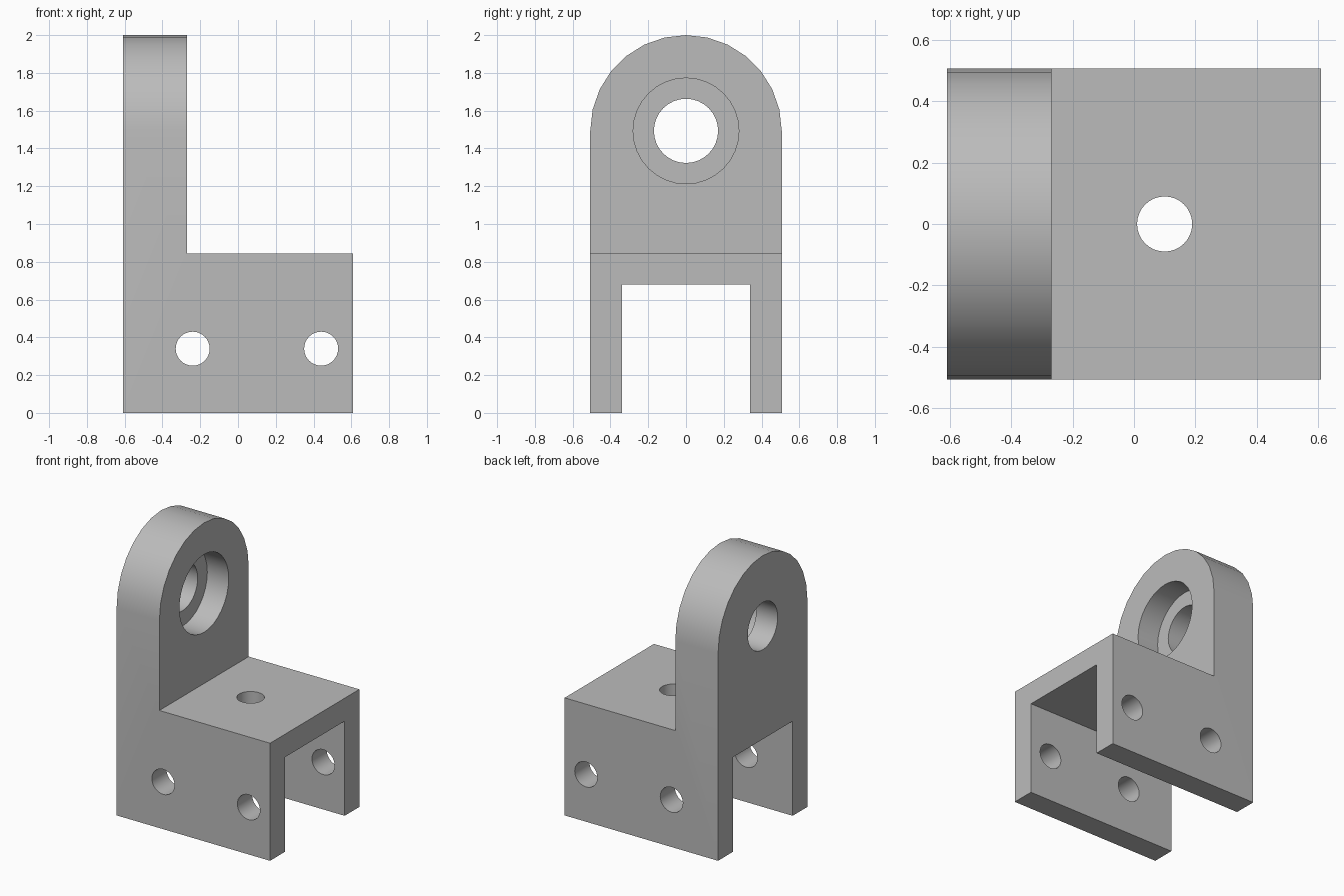
import bpy
import bmesh
from math import sin, cos, pi
from mathutils import Vector, Matrix

default_cube = bpy.data.objects.get("Cube")
if default_cube:
    bpy.data.objects.remove(default_cube)

# Main dimensions
HALF_X, HALF_Y = 0.61, 0.507
LUG_X = -0.27            # inner face of the upright lug
DECK_Z = 0.845           # top of the saddle
SLOT_Y, SLOT_Z = 0.34, 0.68
EYE_Z = 2 - HALF_Y       # centre of the lug eye
COUNTERBORE_X = -0.44    # floor of the counterbore
ARCH_STEPS = 14

metal = bpy.data.materials.new("plain grey")
metal.use_nodes = True
grey = (0.5, 0.5, 0.5, 1)
metal.diffuse_color = grey
metal.node_tree.nodes["Principled BSDF"].inputs["Base Color"].default_value = grey


def make_object(name, bm):
    bmesh.ops.recalc_face_normals(bm, faces=bm.faces)
    mesh = bpy.data.meshes.new(name)
    bm.to_mesh(mesh)
    bm.free()
    mesh.materials.append(metal)
    obj = bpy.data.objects.new(name, mesh)
    bpy.context.collection.objects.link(obj)
    return obj


def prism(name, points, sweep):
    """Extrude a closed outline along a vector."""
    bm = bmesh.new()
    face = bm.faces.new([bm.verts.new(p) for p in points])
    result = bmesh.ops.extrude_face_region(bm, geom=[face], use_keep_orig=True)
    moved = [v for v in result["geom"] if isinstance(v, bmesh.types.BMVert)]
    bmesh.ops.translate(bm, verts=moved, vec=sweep)
    return make_object(name, bm)


def drill(name, start, end, radius, segments=32):
    """Cylinder cutter between two points."""
    a, b = Vector(start), Vector(end)
    turn = (b - a).to_track_quat('Z', 'Y').to_matrix().to_4x4()
    bm = bmesh.new()
    bmesh.ops.create_cone(bm, cap_ends=True, segments=segments,
                          radius1=radius, radius2=radius, depth=(b - a).length,
                          matrix=Matrix.Translation((a + b) / 2) @ turn)
    return make_object(name, bm)


def combine(target, tool, operation):
    tool.hide_render = True
    mod = target.modifiers.new(tool.name, 'BOOLEAN')
    mod.operation = operation
    mod.solver = 'EXACT'
    mod.object = tool
    bpy.context.view_layer.objects.active = target
    bpy.ops.object.modifier_apply(modifier=mod.name)
    bpy.data.objects.remove(tool)


# Forked body with a rounded top, swept along x
arch = [(HALF_Y * cos(pi * i / ARCH_STEPS), EYE_Z + HALF_Y * sin(pi * i / ARCH_STEPS))
        for i in range(ARCH_STEPS + 1)]
outline = [(SLOT_Y, 0), (HALF_Y, 0)] + arch + [
    (-HALF_Y, 0), (-SLOT_Y, 0), (-SLOT_Y, SLOT_Z), (SLOT_Y, SLOT_Z)]
bracket = prism("mounting_bracket", [(-1, y, z) for y, z in outline], (2, 0, 0))

# L-shaped side profile trims the body to saddle and lug
side = [(-HALF_X, -0.5), (HALF_X, -0.5), (HALF_X, DECK_Z),
        (LUG_X, DECK_Z), (LUG_X, 2.5), (-HALF_X, 2.5)]
combine(bracket, prism("side_trim", [(x, -1, z) for x, z in side], (0, 2, 0)), 'INTERSECT')

# Counterbored eye in the lug
combine(bracket, drill("eye_hole", (-1, 0, EYE_Z), (0, 0, EYE_Z), 0.17), 'DIFFERENCE')
combine(bracket, drill("eye_counterbore", (COUNTERBORE_X, 0, EYE_Z), (0, 0, EYE_Z), 0.28),
        'DIFFERENCE')

# Bolt holes through both legs and the deck
for x in (-0.24, 0.44):
    combine(bracket, drill("leg_hole", (x, -1, 0.34), (x, 1, 0.34), 0.09), 'DIFFERENCE')
combine(bracket, drill("deck_hole", (0.1, 0, 0.5), (0.1, 0, 1.2), 0.09), 'DIFFERENCE')

# Smooth the round walls, keep the machined edges sharp
bpy.ops.object.select_all(action='DESELECT')
bracket.select_set(True)
bpy.context.view_layer.objects.active = bracket
bpy.ops.object.shade_smooth_by_angle(angle=pi / 6)
